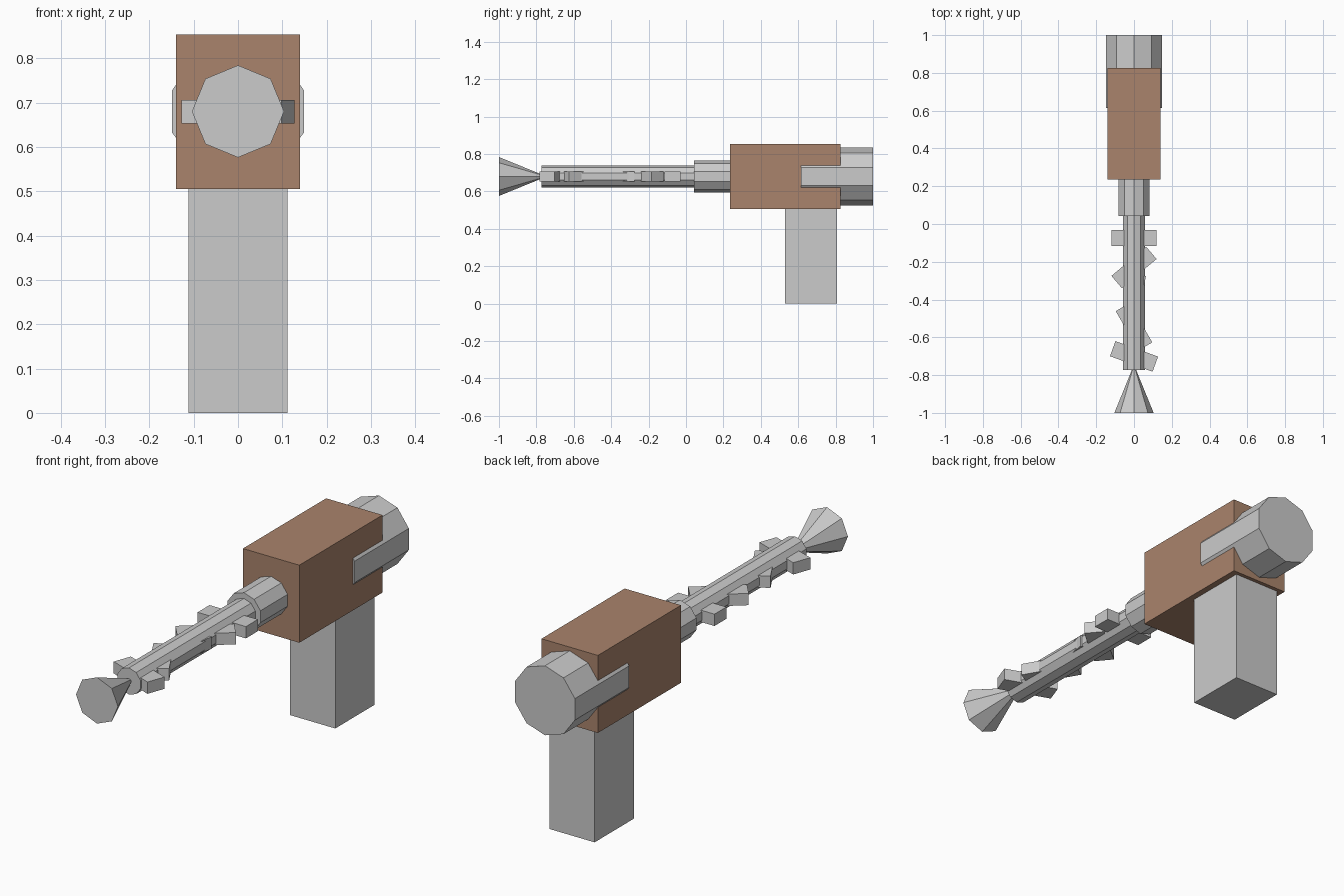
import bpy
import math

if "Cube" in bpy.data.objects:
    bpy.data.objects.remove(bpy.data.objects["Cube"])

AXIS_Z = 0.68


def box(name, lo, hi, turn=0.0):
    centre = [(a + b) / 2 for a, b in zip(lo, hi)]
    bpy.ops.mesh.primitive_cube_add(size=1, location=centre)
    ob = bpy.context.object
    ob.name = name
    ob.scale = [b - a for a, b in zip(lo, hi)]
    ob.rotation_euler.z = turn
    return ob


def round_part(name, sides, y_front, y_back, r_front, r_back):
    # Faceted cylinder or cone along y on the barrel axis
    bpy.ops.mesh.primitive_cone_add(
        vertices=sides, radius1=r_back, radius2=r_front,
        depth=y_back - y_front,
        location=(0, (y_front + y_back) / 2, AXIS_Z),
        rotation=(math.pi / 2, 0, 0))
    ob = bpy.context.object
    ob.name = name
    return ob


# Brown housing
brown = bpy.data.materials.new("brown")
brown.diffuse_color = (0.40, 0.23, 0.15, 1)
brown.use_nodes = True
brown.node_tree.nodes["Principled BSDF"].inputs["Base Color"].default_value = brown.diffuse_color
body = box("body", (-0.14, 0.235, 0.505), (0.14, 0.825, 0.853))
body.data.materials.append(brown)

# Grip below the housing
box("handle", (-0.112, 0.53, 0.0), (0.112, 0.808, 0.52))

# Rear cap, collar, shaft and flared tip
round_part("rear_cap", 10, 0.615, 1.0, 0.156, 0.156)
round_part("collar", 10, 0.042, 0.27, 0.086, 0.086)
round_part("shaft", 10, -0.773, 0.06, 0.06, 0.06)
round_part("flared_tip", 8, -1.0, -0.745, 0.104, 0.0)

# Cross bars through the shaft, each turned 40 degrees further
for i in range(5):
    y = -0.073 - 0.157 * i
    box(f"cross_bar_{i + 1}", (-0.12, y - 0.0425, 0.653),
        (0.12, y + 0.0425, 0.706), math.radians(40 * i))
